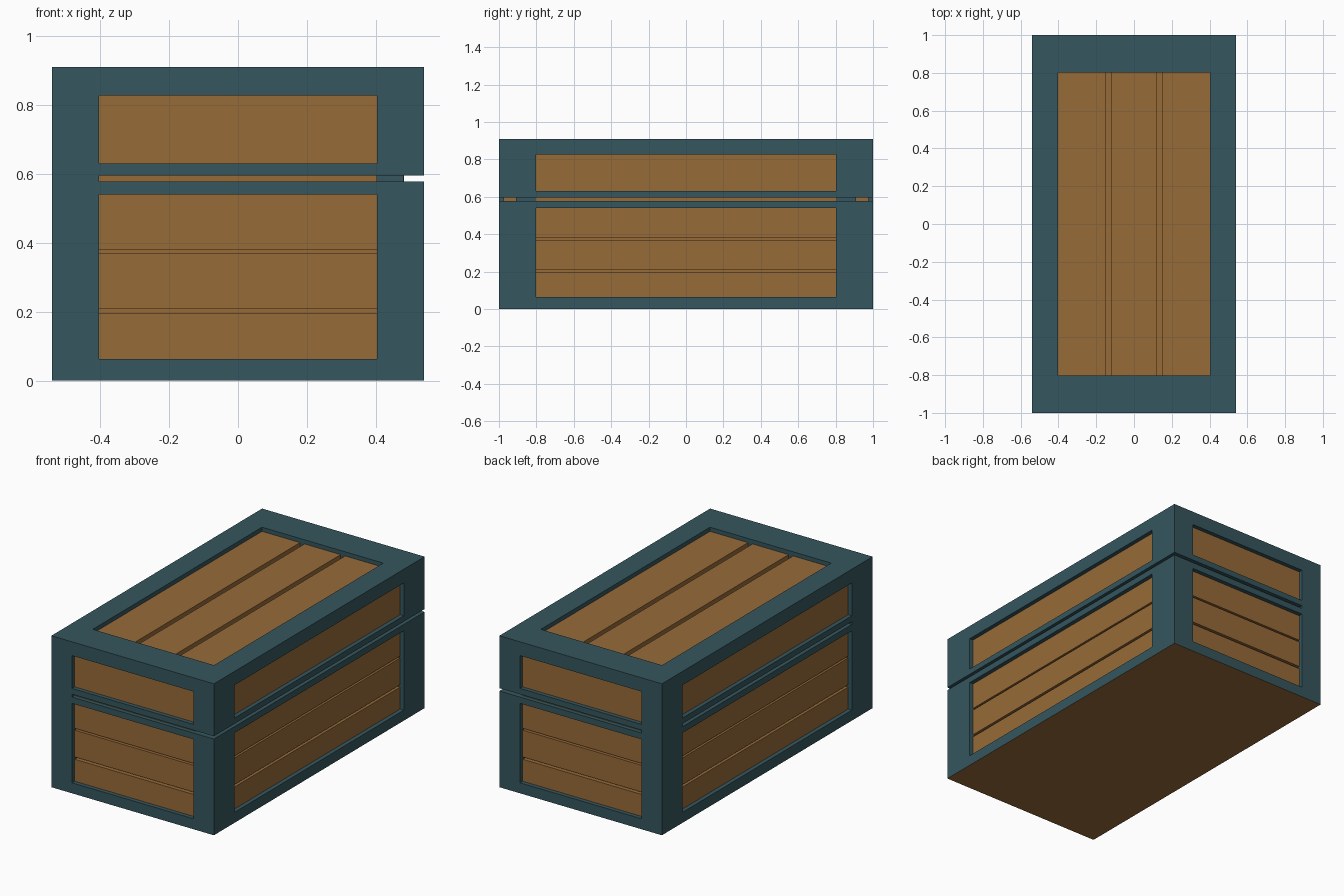
import bpy, bmesh
from mathutils import Vector

if "Cube" in bpy.data.objects:
    bpy.data.objects.remove(bpy.data.objects["Cube"])


def material(name, rgb):
    m = bpy.data.materials.new(name)
    m.diffuse_color = (*rgb, 1)
    m.use_nodes = True
    m.node_tree.nodes["Principled BSDF"].inputs["Base Color"].default_value = m.diffuse_color
    return m


TEAL = material("teal_metal", (0.035, 0.093, 0.11))
WOOD = material("wood", (0.31, 0.145, 0.04))


def box(name, x, y, z, mat=None):
    """Box from (min, max) ranges on each axis."""
    bm = bmesh.new()
    bmesh.ops.create_cube(bm, size=1)
    for v in bm.verts:
        v.co = Vector([(a + b) / 2 + c * (b - a) for (a, b), c in zip((x, y, z), v.co)])
    me = bpy.data.meshes.new(name)
    bm.to_mesh(me)
    bm.free()
    ob = bpy.data.objects.new(name, me)
    bpy.context.collection.objects.link(ob)
    if mat:
        me.materials.append(mat)
    return ob


X, Y, H = 0.54, 1.0, 0.91          # half width, half length, height
PX, PY = 0.403, 0.803              # half size of panel openings
REC, DEEP = 0.025, 0.06            # plank recess, depth of the cut
BASE, LID, SLOT = (0.063, 0.54), (0.63, 0.827), (0.578, 0.595)
BOARDS = [(0.063, 0.195), (0.209, 0.37), (0.381, 0.54), LID]


def span(s, a, b):
    return tuple(sorted((s * a, s * b)))


# Frame block with wooden underside
frame = box("chest_frame", (-X, X), (-Y, Y), (0, H), TEAL)
frame.data.materials.append(WOOD)
for p in frame.data.polygons:
    if p.normal.z < -0.5:
        p.material_index = 1

# Openings for the side panels, the top panel and the lid slot
cutters = [box("cut_top", (-PX, PX), (-PY, PY), (H - DEEP, H + 0.1))]
for s in (-1, 1):
    for z in (BASE, LID):
        cutters.append(box("cut_end", (-PX, PX), span(s, Y - DEEP, Y + 0.1), z))
        cutters.append(box("cut_side", span(s, X - DEEP, X + 0.1), (-PY, PY), z))
    cutters.append(box("cut_slot_end", (-PX, X + 0.2), span(s, 0.91, Y + 0.1), SLOT))
cutters.append(box("cut_slot_right", (0.48, X + 0.1), (-Y - 0.2, Y + 0.2), SLOT))
cutters.append(box("cut_slot_left", (-X - 0.1, -0.48), (-PY, PY), SLOT))

bpy.context.view_layer.objects.active = frame
for c in cutters:
    c.hide_render = True
    mod = frame.modifiers.new("cut", "BOOLEAN")
    mod.operation, mod.solver, mod.object = "DIFFERENCE", "EXACT", c
    bpy.ops.object.modifier_apply(modifier=mod.name)
    bpy.data.objects.remove(c)

# Side and end planks, with backing boards showing in the grooves
for s, end, side in ((-1, "front", "left"), (1, "back", "right")):
    for z in BOARDS:
        box(end + "_plank", (-PX, PX), span(s, Y - DEEP, Y - REC), z, WOOD)
        box(side + "_plank", span(s, X - DEEP, X - REC), (-PY, PY), z, WOOD)
    box(end + "_backing", (-PX, PX), span(s, Y - DEEP, Y - 0.05), BASE, WOOD)
    box(side + "_backing", span(s, X - DEEP, X - 0.05), (-PY, PY), BASE, WOOD)
    # Wood seen inside the lid slot
    box(end + "_slot_board", (-PX, PX), span(s, 0.91, Y - REC), SLOT, WOOD)
    box(side + "_slot_board", span(s, 0.47, 0.482), (-PY, PY), SLOT, WOOD)

# Top planks
for x in ((-PX, -0.15), (-0.12, 0.12), (0.15, PX)):
    box("top_plank", x, (-PY, PY), (H - DEEP, H - REC), WOOD)
box("top_backing", (-PX, PX), (-PY, PY), (H - DEEP, H - 0.05), WOOD)
